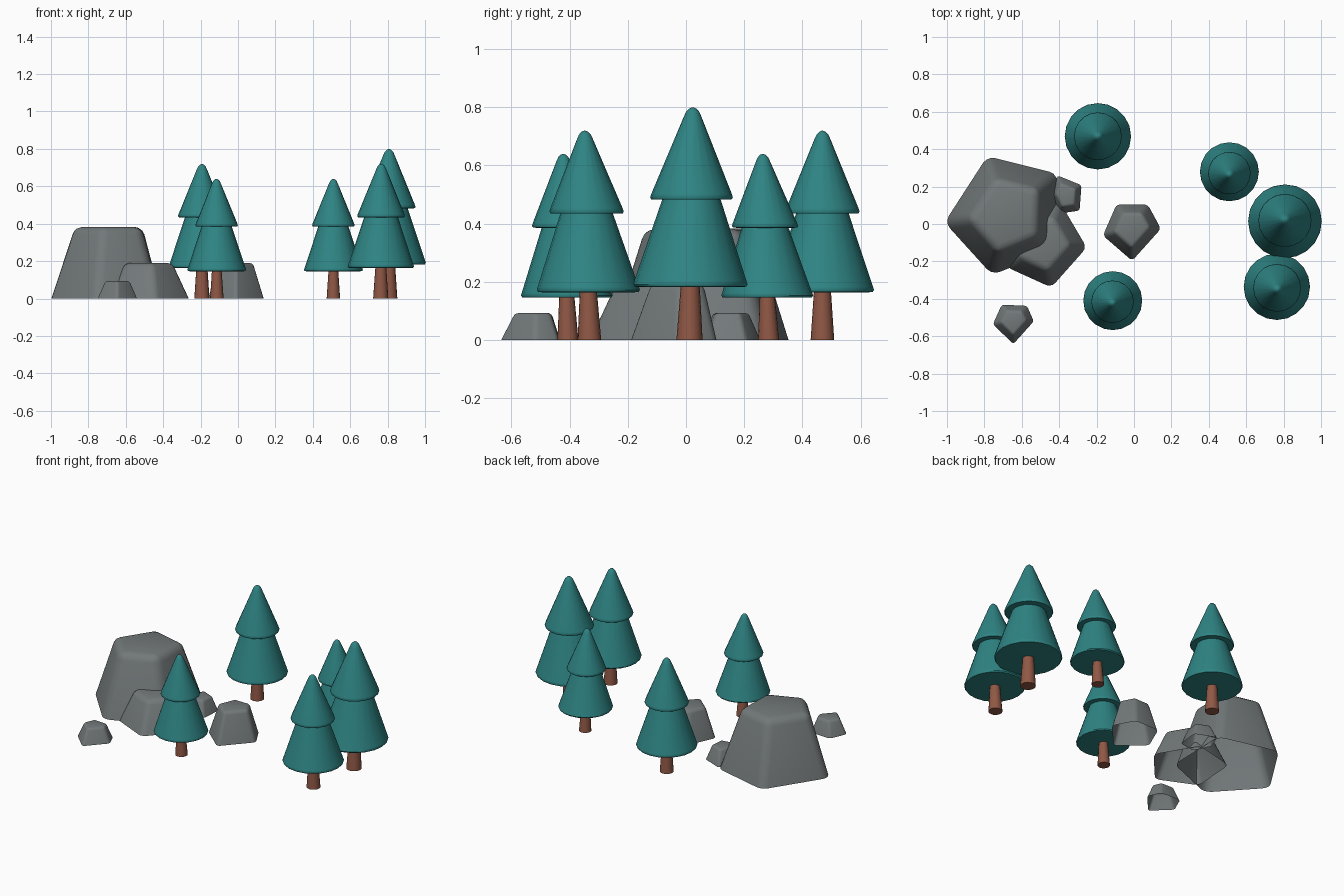
import bpy, bmesh, math
from mathutils import Vector

if "Cube" in bpy.data.objects:
    bpy.data.objects.remove(bpy.data.objects["Cube"])


def material(name, color):
    m = bpy.data.materials.new(name)
    m.diffuse_color = (*color, 1)
    m.use_nodes = True
    m.node_tree.nodes["Principled BSDF"].inputs["Base Color"].default_value = m.diffuse_color
    return m


TEAL = material("teal_needles", (0.028, 0.23, 0.23))
BROWN = material("brown_bark", (0.28, 0.098, 0.06))
GREY = material("grey_stone", (0.17, 0.19, 0.195))


def finish(bm, name, mat, angle):
    bmesh.ops.recalc_face_normals(bm, faces=bm.faces)
    mesh = bpy.data.meshes.new(name)
    bm.to_mesh(mesh)
    bm.free()
    mesh.materials.append(mat)
    ob = bpy.data.objects.new(name, mesh)
    bpy.context.collection.objects.link(ob)
    bpy.ops.object.select_all(action='DESELECT')
    ob.select_set(True)
    bpy.context.view_layer.objects.active = ob
    bpy.ops.object.shade_smooth_by_angle(angle=math.radians(angle))


def lathe(name, profile, base, lean, scale, mat, sides):
    """Stack rings of (radius, z) and cap both ends; lean shifts the rings with height."""
    bm = bmesh.new()
    rings = []
    for r, z in profile:
        cx, cy = base[0] + lean[0] * z, base[1] + lean[1] * z
        rings.append([bm.verts.new((cx + scale * r * math.cos(2 * math.pi * i / sides),
                                    cy + scale * r * math.sin(2 * math.pi * i / sides),
                                    scale * z)) for i in range(sides)])
    for a, b in zip(rings, rings[1:]):
        for i in range(sides):
            j = (i + 1) % sides
            bm.faces.new((a[i], a[j], b[j], b[i]))
    bm.faces.new(rings[0][::-1])
    bm.faces.new(rings[-1])
    finish(bm, name, mat, 50)


# Profiles for the tallest tree
TRUNK = [(0.045, 0), (0.031, 0.21)]
LOWER = [(0.178, 0.182), (0.192, 0.183), (0.197, 0.191), (0.193, 0.203), (0.098, 0.49)]
UPPER = [(0.126, 0.482), (0.138, 0.483), (0.142, 0.490), (0.138, 0.503),
         (0.030, 0.768), (0.022, 0.785), (0.011, 0.796), (0.003, 0.799)]

# Trees: base position, lean, scale
trees = [((0.807, 0.012), (0.0, 0.014), 1.0),
         ((-0.193, 0.469), (0, 0), 0.9),
         ((0.763, -0.332), (0.004, -0.02), 0.9),
         ((0.51, 0.284), (0, -0.025), 0.8),
         ((-0.113, -0.406), (-0.003, -0.02), 0.8)]
for n, (base, lean, s) in enumerate(trees, 1):
    lathe(f"tree_{n}_trunk", TRUNK, base, lean, s, BROWN, 16)
    lathe(f"tree_{n}_lower_boughs", LOWER, base, lean, s, TEAL, 20)
    lathe(f"tree_{n}_upper_boughs", UPPER, base, lean, s, TEAL, 20)


def rock(name, outline, height, top=0.65):
    """Tapered five-sided boulder with softened edges and an open underside."""
    pts = [Vector((x, y, 0)) for x, y in outline]
    mid = sum(pts, Vector()) / len(pts)
    bm = bmesh.new()
    low = [bm.verts.new(mid + (p - mid) * 1.04) for p in pts]
    high = [bm.verts.new(mid + (p - mid) * top + Vector((0, 0, height))) for p in pts]
    n = len(pts)
    for i in range(n):
        j = (i + 1) % n
        bm.faces.new((low[i], low[j], high[j], high[i]))
    bm.faces.new(high)
    edges = [e for e in bm.edges if not e.is_boundary]
    size = sum((p - mid).length for p in pts) / n
    bmesh.ops.bevel(bm, geom=edges, offset=size * 0.13, segments=3,
                    profile=0.5, affect='EDGES')
    finish(bm, name, GREY, 40)


# Rocks: footprint corners and height
rock("large_rock", [(-1.0, 0.01), (-0.78, 0.35), (-0.42, 0.26),
                    (-0.43, -0.13), (-0.755, -0.26)], 0.383)
rock("leaning_rock", [(-0.262, -0.125), (-0.444, -0.33), (-0.675, -0.225),
                      (-0.655, 0.05), (-0.40, 0.11)], 0.19)
rock("middle_rock", [(-0.09, 0.10), (0.07, 0.10), (0.138, -0.025),
                     (-0.01, -0.19), (-0.16, -0.06)], 0.19)
rock("small_back_rock", [(-0.406, 0.255), (-0.284, 0.205), (-0.294, 0.075),
                         (-0.395, 0.06), (-0.445, 0.16)], 0.093)
rock("small_front_rock", [(-0.705, -0.435), (-0.575, -0.44), (-0.54, -0.52),
                          (-0.645, -0.637), (-0.75, -0.535)], 0.093)
